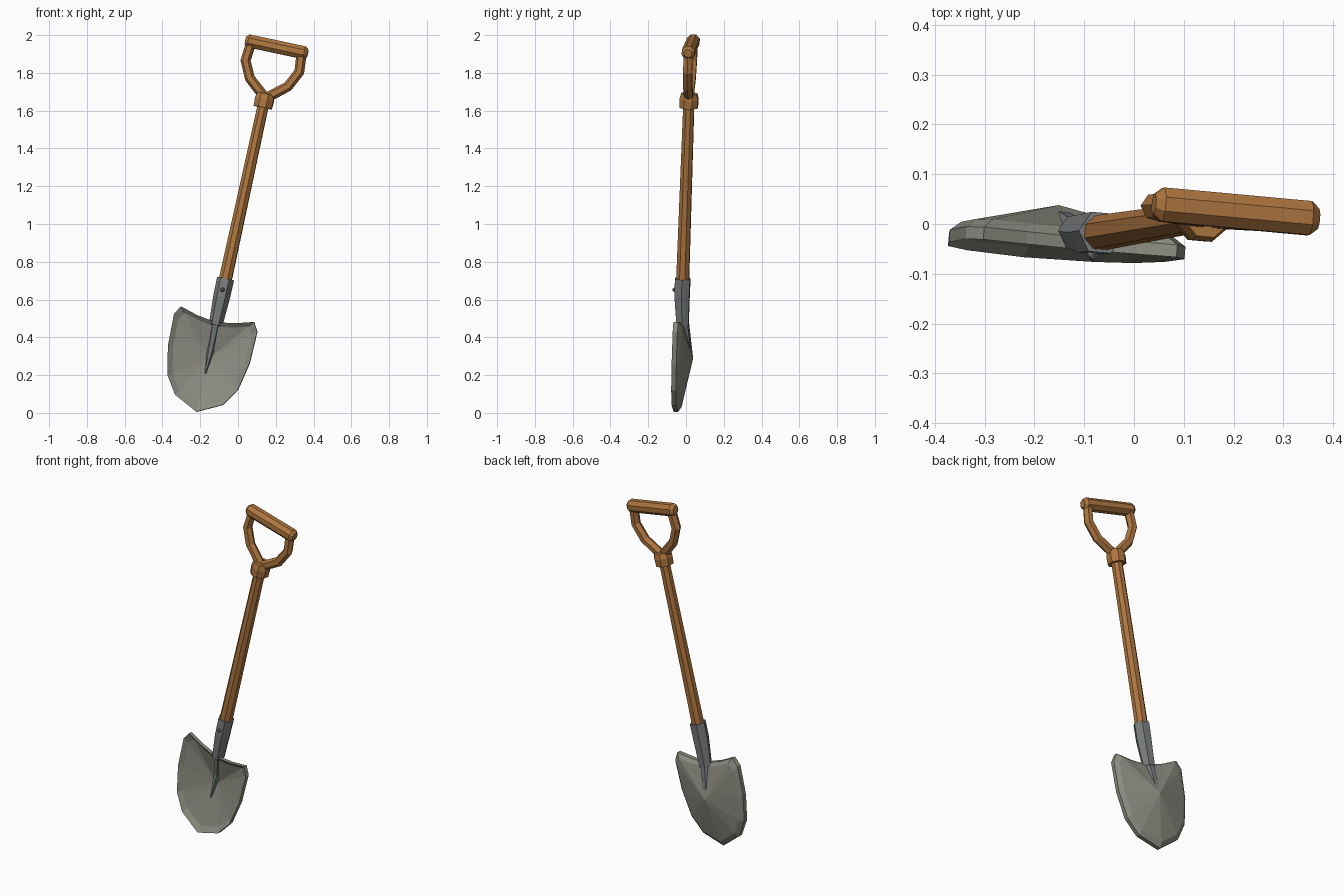
import bpy, bmesh, math
from mathutils import Vector, Matrix

cube = bpy.data.objects.get("Cube")
if cube:
    bpy.data.objects.remove(cube, do_unlink=True)


def material(name, rgb):
    mat = bpy.data.materials.new(name)
    mat.use_nodes = True
    mat.diffuse_color = (*rgb, 1)
    bsdf = next(n for n in mat.node_tree.nodes if n.type == "BSDF_PRINCIPLED")
    bsdf.inputs["Base Color"].default_value = (*rgb, 1)
    bsdf.inputs["Roughness"].default_value = 0.7
    return mat


WOOD = material("warm wood", (0.42, 0.18, 0.05))
STEEL = material("blade steel", (0.26, 0.26, 0.22))
IRON = material("socket iron", (0.19, 0.20, 0.205))

# Leaning frame: local z runs up the shaft, local x across the blade
up = Vector((0.212, 0.034, 0.977)).normalized()
across = Vector((0.977, -0.09, -0.21))
across = (across - up * across.dot(up)).normalized()
back = up.cross(across)
LEAN = Matrix((across, back, up)).transposed().to_4x4()
LEAN.translation = (-0.22, -0.042, 0)


def finish(name, bm, mat):
    bmesh.ops.recalc_face_normals(bm, faces=bm.faces)
    mesh = bpy.data.meshes.new(name)
    bm.to_mesh(mesh)
    bm.free()
    mesh.materials.append(mat)
    obj = bpy.data.objects.new(name, mesh)
    obj.matrix_world = LEAN
    bpy.context.collection.objects.link(obj)
    return obj


def bridge(bm, a, b):
    n = len(a)
    for i in range(n):
        j = (i + 1) % n
        bm.faces.new((a[i], a[j], b[j], b[i]))


def tube(name, path, sides, mat, phase=0.0):
    """Faceted tube through (x, y, z, radius) stations."""
    bm = bmesh.new()
    pts = [Vector(p[:3]) for p in path]
    rings = []
    for i, p in enumerate(pts):
        t = pts[min(i + 1, len(pts) - 1)] - pts[max(i - 1, 0)]
        t.y = 0
        side_a = Vector((0, 1, 0))
        side_b = t.normalized().cross(side_a)
        ring = []
        for k in range(sides):
            ang = phase + math.tau * k / sides
            ring.append(bm.verts.new(
                p + path[i][3] * (side_b * math.cos(ang) + side_a * math.sin(ang))))
        rings.append(ring)
    for a, b in zip(rings, rings[1:]):
        bridge(bm, a, b)
    bm.faces.new(rings[0])
    bm.faces.new(rings[-1])
    return finish(name, bm, mat)


EIGHTH = math.pi / 8

# Wooden shaft and collar
tube("shaft", [(0, 0, 0.60, 0.037), (0, 0, 1.68, 0.031)], 8, WOOD, EIGHTH)
tube("collar", [(0, 0, 1.655, 0.052), (0, 0, 1.70, 0.054), (0, 0, 1.73, 0.046)],
     8, WOOD, EIGHTH)

# D-shaped grip: two bent arms and a crossbar
for side, label in ((1, "left"), (-1, "right")):
    arm = [(0, 1.705), (0.035, 1.735), (0.103, 1.792), (0.146, 1.88), (0.137, 1.98)]
    tube(label + "_grip_arm",
         [(0.004 + side * x, 0, z, 0.027) for x, z in arm], 6, WOOD)
tube("grip_bar", [(-0.165, 0, 1.985, 0.022), (-0.148, 0, 1.985, 0.037),
                  (0.156, 0, 1.985, 0.037), (0.173, 0, 1.985, 0.022)],
     8, WOOD, EIGHTH)

# Iron socket with its tapering tang and rivet
tube("socket", [(0, 0, 0.728, 0.046), (0, 0, 0.63, 0.045),
                (0, 0.008, 0.475, 0.036)], 6, IRON)
tube("tang", [(0, 0.010, 0.49, 0.028), (0, 0.036, 0.36, 0.021),
              (0, 0.024, 0.215, 0.004)], 6, IRON)
bm = bmesh.new()
bmesh.ops.create_icosphere(bm, subdivisions=1, radius=0.013,
                           matrix=Matrix.Translation((0, -0.041, 0.665)))
finish("rivet", bm, IRON)

# Dished blade: a rim strip around a shallow fan, front and back
half = [(0.13, 0.07), (0.191, 0.163), (0.222, 0.315),
        (0.226, 0.487), (0.199, 0.534), (0.105, 0.507)]
outline = [(0, 0.005)] + half + [(0, 0.49)] + [(-x, z) for x, z in reversed(half)]
HUB = 0.30
bm = bmesh.new()


def blade_ring(scale, depth):
    return [bm.verts.new((x * scale, depth, HUB + (z - HUB) * scale))
            for x, z in outline]


edges = []
for rim, inner, scale, hub in ((-0.025, -0.006, 0.88, 0.045),
                               (0.0, 0.018, 0.90, 0.07)):
    outer_ring = blade_ring(1.0, rim)
    inner_ring = blade_ring(scale, inner)
    bridge(bm, outer_ring, inner_ring)
    centre = bm.verts.new((0, hub, HUB))
    for i in range(len(inner_ring)):
        bm.faces.new((inner_ring[i - 1], inner_ring[i], centre))
    edges.append(outer_ring)
bridge(bm, *edges)
finish("blade", bm, STEEL)
